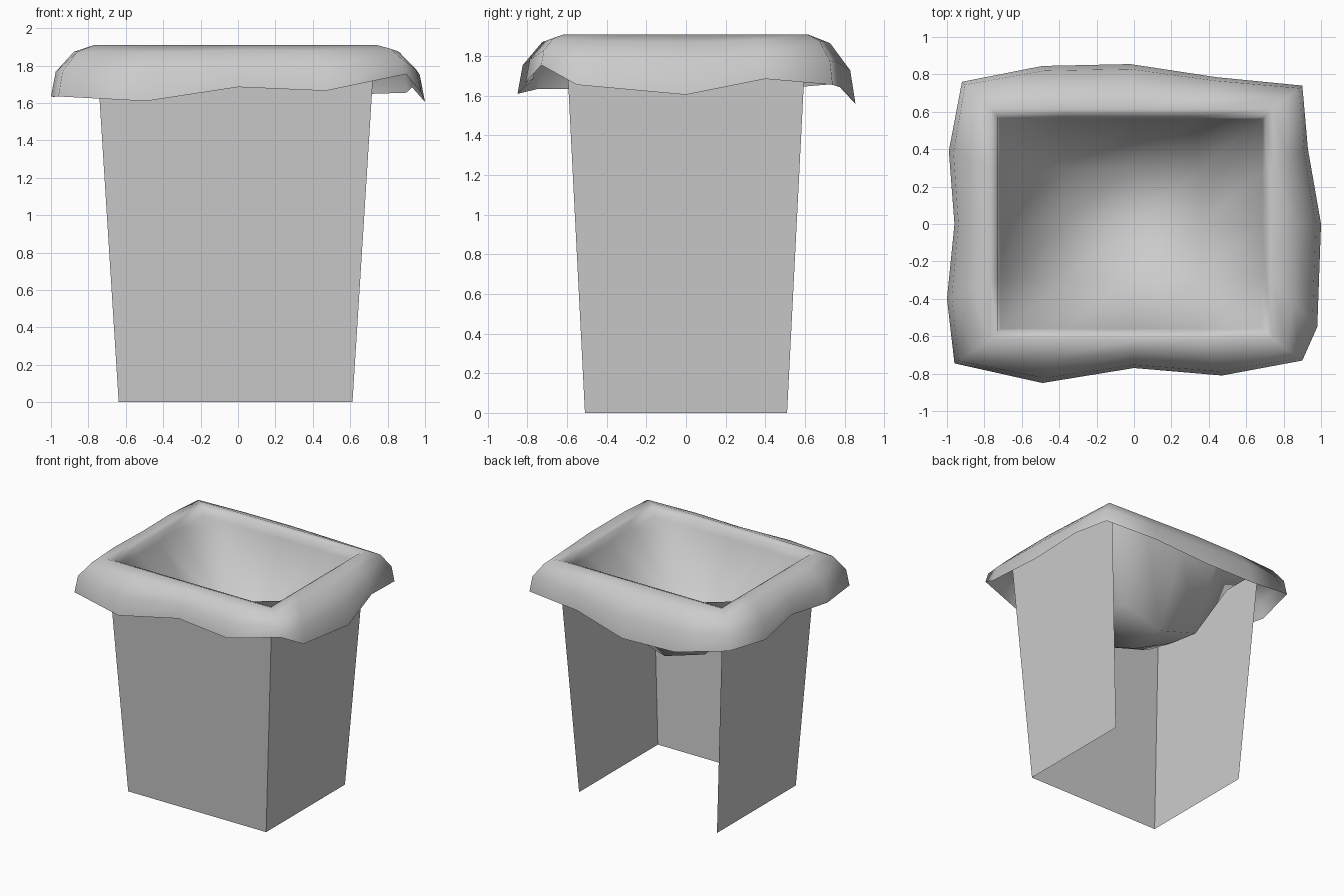
import bpy, bmesh

cube = bpy.data.objects.get("Cube")
if cube:
    bpy.data.objects.remove(cube, do_unlink=True)

grey = bpy.data.materials.new("plain_grey")
grey.use_nodes = True
grey.diffuse_color = (0.6, 0.6, 0.6, 1)
grey.node_tree.nodes["Principled BSDF"].inputs["Base Color"].default_value = (0.6, 0.6, 0.6, 1)

CX = -0.013  # the bin sits slightly off the bag's outline centre


def make_object(name, bm):
    mesh = bpy.data.meshes.new(name)
    bm.to_mesh(mesh)
    bm.free()
    mesh.materials.append(grey)
    obj = bpy.data.objects.new(name, mesh)
    bpy.context.collection.objects.link(obj)
    return obj


# Tapered bin: three thin walls, open at the back, top and bottom
bm = bmesh.new()
corners = [(1, 1), (1, -1), (-1, -1), (-1, 1)]
lower = [bm.verts.new((CX + 0.625 * x, 0.51 * y, 0)) for x, y in corners]
upper = [bm.verts.new((CX + 0.743 * x, 0.605 * y, 1.87)) for x, y in corners]
for i in range(3):
    bm.faces.new((lower[i + 1], lower[i], upper[i], upper[i + 1]))
make_object("bin_walls", bm)

# Uneven hem of the liner, counter-clockwise from the front right-hand corner
hem = [(-0.96, -0.745, 1.635), (-0.49, -0.85, 1.61), (0, -0.77, 1.685), (0.47, -0.81, 1.665),
       (0.9, -0.73, 1.755), (0.98, -0.55, 1.655), (1, 0, 1.605), (0.93, 0.4, 1.685),
       (0.9, 0.74, 1.655), (0.44, 0.785, 1.64), (-0.02, 0.855, 1.56), (-0.49, 0.845, 1.57),
       (-0.92, 0.76, 1.66), (-0.99, 0.39, 1.63), (-0.96, 0, 1.68), (-1, -0.4, 1.635)]

# Rectangular rim with four segments a side, matching the hem points
steps = [-1, -0.5, 0, 0.5]
unit = ([(t, -1) for t in steps] + [(1, t) for t in steps]
        + [(-t, 1) for t in steps] + [(-1, -t) for t in steps])


def rectangle(half_x, half_y, z):
    return [(CX + half_x * x, half_y * y, z) for x, y in unit]


# Overhanging skirt, from hem up to rim
rim = rectangle(0.755, 0.615, 1.91)
rings = []
for out, drop in [(1, 1), (0.89, 0.52), (0.47, 0.13), (0, 0)]:
    rings.append([(r[0] + out * (h[0] - r[0]), r[1] + out * (h[1] - r[1]),
                   r[2] + drop * (h[2] - r[2])) for r, h in zip(rim, hem)])
# Inner lip
rings += [rectangle(0.715, 0.575, 1.895), rectangle(0.7, 0.56, 1.83)]

bm = bmesh.new()
loops = [[bm.verts.new(p) for p in ring] for ring in rings]
for a, b in zip(loops, loops[1:]):
    for i in range(len(a)):
        j = (i + 1) % len(a)
        bm.faces.new((a[i], a[j], b[j], b[i]))

# Sagging pouch: a coarse grid hung from the lip, deepest towards the back
grid = dict(zip(unit, loops[-1]))
sag = {-0.5: (1.42, 1.31), 0: (1.35, 1.17), 0.5: (1.31, 1.2)}  # row: (sides, middle)
for y, (side, middle) in sag.items():
    for x, z in ((-0.5, side), (0, middle), (0.5, side)):
        grid[x, y] = bm.verts.new((CX + 0.73 * x, 0.59 * y, z))
for x in steps:
    for y in steps:
        bm.faces.new([grid[p] for p in ((x, y), (x + 0.5, y), (x + 0.5, y + 0.5), (x, y + 0.5))])
for f in bm.faces:
    f.smooth = True
make_object("bag_liner", bm)
